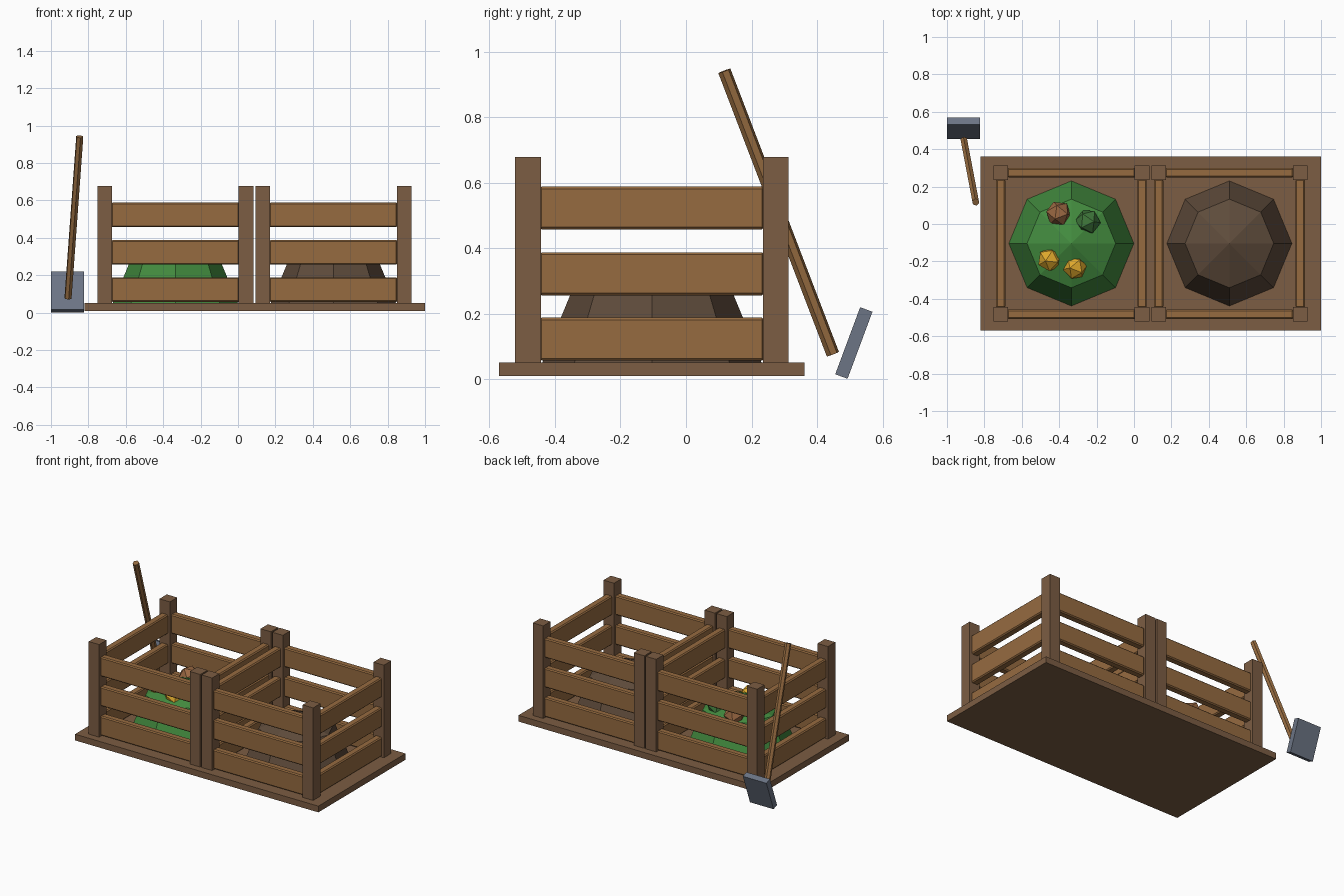
import bpy, bmesh, math, random
from mathutils import Vector, Matrix, Euler

if "Cube" in bpy.data.objects:
    bpy.data.objects.remove(bpy.data.objects["Cube"])

random.seed(4)


def material(name, r, g, b):
    lin = [((c / 255 + 0.055) / 1.055) ** 2.4 for c in (r, g, b)]
    m = bpy.data.materials.new(name)
    m.diffuse_color = (*lin, 1)
    m.use_nodes = True
    m.node_tree.nodes["Principled BSDF"].inputs["Base Color"].default_value = m.diffuse_color
    return m


POST = material("post wood", 124, 93, 67)
PLANK = material("plank wood", 150, 107, 64)
GREEN = material("green waste", 66, 138, 62)
SOIL = material("dark soil", 94, 75, 59)
STEEL = material("steel", 108, 117, 133)
BROWN = material("brown scrap", 154, 104, 66)
LEAF = material("leaf scrap", 62, 118, 58)
YELLOW = material("yellow scrap", 222, 168, 44)


def finish(name, bm, mat):
    bmesh.ops.recalc_face_normals(bm, faces=bm.faces)
    me = bpy.data.meshes.new(name)
    bm.to_mesh(me)
    bm.free()
    me.materials.append(mat)
    ob = bpy.data.objects.new(name, me)
    bpy.context.collection.objects.link(ob)
    return ob


def box(name, center, size, mat, chamfer=0, tilt=0):
    bm = bmesh.new()
    bmesh.ops.create_cube(bm, size=1)
    bmesh.ops.scale(bm, vec=size, verts=bm.verts)
    if chamfer:
        bmesh.ops.bevel(bm, geom=bm.edges[:], offset=chamfer, segments=1, affect='EDGES')
    m = Matrix.Translation(center) @ Matrix.Rotation(tilt, 4, 'X')
    bmesh.ops.transform(bm, matrix=m, verts=bm.verts)
    return finish(name, bm, mat)


CY = -0.104        # centre of the bins in y
HALF = 0.378       # bin centre to post centre
BASE_TOP = 0.052

# Base board
box("base_board", (0.09, CY, 0.031), (1.82, 0.932, 0.042), POST)

# Two slatted bins, each with a heap
for side, cx, heap_mat in (("left", -0.335, GREEN), ("right", 0.51, SOIL)):
    for sx in (-1, 1):
        for sy in (-1, 1):
            box(side + "_post", (cx + sx * HALF, CY + sy * HALF, 0.364),
                (0.078, 0.078, 0.628), POST)
    length = 2 * HALF - 0.07
    for z in (0.123, 0.322, 0.523):
        for s in (-1, 1):
            box(side + "_long_slat", (cx, CY + s * HALF, z), (length, 0.05, 0.131), PLANK, 0.007)
            box(side + "_cross_slat", (cx + s * HALF, CY, z), (0.05, length, 0.131), PLANK, 0.007)
    # Heap: low-poly half sphere
    bm = bmesh.new()
    bmesh.ops.create_uvsphere(bm, u_segments=8, v_segments=4, radius=0.335)
    bmesh.ops.delete(bm, geom=[v for v in bm.verts if v.co.z < -0.01], context='VERTS')
    bmesh.ops.translate(bm, vec=(cx, CY, BASE_TOP - 0.002), verts=bm.verts)
    finish(side + "_heap", bm, heap_mat)

# Food scraps on the green heap
for x, y, r, mat in ((-0.403, 0.055, 0.07, BROWN), (-0.248, 0.012, 0.07, LEAF),
                     (-0.452, -0.19, 0.066, YELLOW), (-0.315, -0.232, 0.066, YELLOW)):
    bm = bmesh.new()
    bmesh.ops.create_icosphere(bm, subdivisions=1, radius=r)
    rot = Euler([random.uniform(0, 3) for _ in range(3)]).to_matrix().to_4x4()
    bmesh.ops.transform(bm, matrix=Matrix.Translation((x, y, 0.315)) @ rot, verts=bm.verts)
    finish("scrap", bm, mat)

# Shovel: leaning handle and tilted blade
top, bottom = Vector((-0.846, 0.117, 0.941)), Vector((-0.909, 0.448, 0.077))
axis = top - bottom
bm = bmesh.new()
bmesh.ops.create_cone(bm, cap_ends=True, segments=6, radius1=0.02, radius2=0.02, depth=axis.length)
m = Matrix.Translation((top + bottom) / 2) @ axis.to_track_quat('Z', 'Y').to_matrix().to_4x4()
bmesh.ops.transform(bm, matrix=m, verts=bm.verts)
finish("shovel_handle", bm, PLANK)
box("shovel_blade", (-0.912, 0.512, 0.111), (0.176, 0.04, 0.218), STEEL, tilt=math.radians(-20.4))
